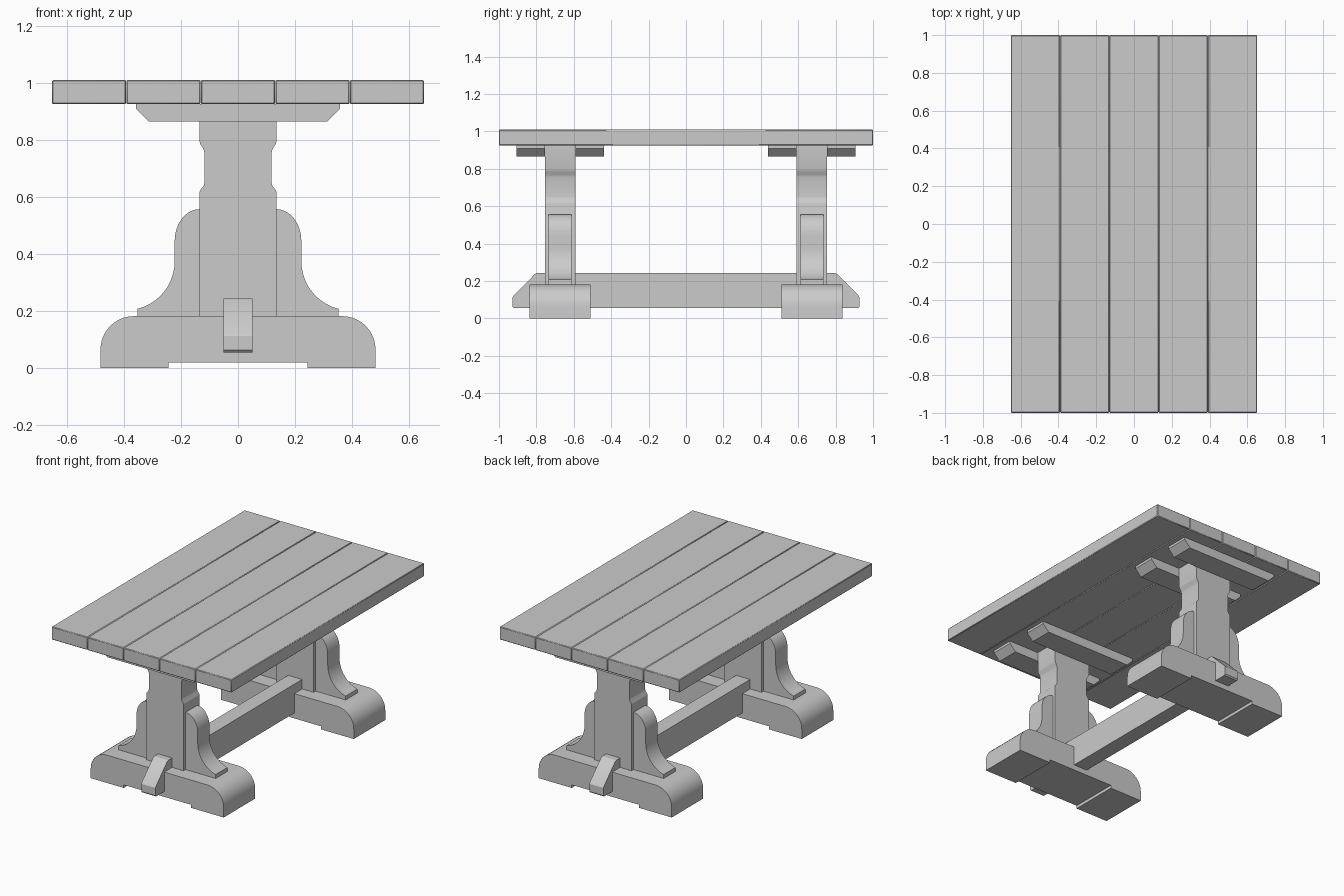
import bpy, bmesh, math

if "Cube" in bpy.data.objects:
    bpy.data.objects.remove(bpy.data.objects["Cube"])


def prism(name, profile, lo, hi, axis='Y', bevel=0.0):
    """Extrude a closed 2D profile (u, z) along X or Y between lo and hi."""
    bm = bmesh.new()

    def place(u, z, d):
        return (u, d, z) if axis == 'Y' else (d, u, z)

    face = bm.faces.new([bm.verts.new(place(u, z, lo)) for u, z in profile])
    ext = bmesh.ops.extrude_face_region(bm, geom=[face])
    shift = place(0, 0, hi - lo)
    bmesh.ops.translate(bm, vec=shift,
                        verts=[g for g in ext['geom'] if isinstance(g, bmesh.types.BMVert)])
    bmesh.ops.recalc_face_normals(bm, faces=bm.faces)
    mesh = bpy.data.meshes.new(name)
    bm.to_mesh(mesh)
    bm.free()
    mesh.polygons.foreach_set('use_smooth', [True] * len(mesh.polygons))
    mesh.set_sharp_from_angle(angle=math.radians(28))
    obj = bpy.data.objects.new(name, mesh)
    bpy.context.collection.objects.link(obj)
    if bevel:
        mod = obj.modifiers.new('soft_edges', 'BEVEL')
        mod.width = bevel
        mod.segments = 1
    return obj


def arc(cx, cz, rx, rz, a0, a1, n=10):
    steps = [math.radians(a0 + (a1 - a0) * i / n) for i in range(n + 1)]
    return [(cx + rx * math.cos(a), cz + rz * math.sin(a)) for a in steps]


def mirrored(half):
    return half + [(-u, z) for u, z in reversed(half)]


def rect(u0, u1, z0, z1):
    return [(u0, z0), (u1, z0), (u1, z1), (u0, z1)]


# Table top: five planks
W = 0.261
for i in range(5):
    x = (i - 2.5) * W
    prism(f'top_plank_{i + 1}', rect(x + 0.0005, x + W - 0.0005, 0.925, 1.01), -1, 1, bevel=0.004)

# Half profiles of the trestle parts
foot = mirrored([(0.243, 0.02), (0.243, 0), (0.482, 0)]
                + arc(0.365, 0.065, 0.117, 0.117, 0, 90))
post = mirrored([(0.135, 0.18), (0.135, 0.615)]
                + [(0.133, 0.622), (0.119, 0.642), (0.118, 0.65),
                   (0.118, 0.757), (0.121, 0.767), (0.132, 0.785), (0.135, 0.795)]
                + [(0.135, 0.925)])
cleat = mirrored([(0.313, 0.865), (0.357, 0.909), (0.357, 0.926)])
bracket = ([(0.135, 0.18), (0.352, 0.18), (0.352, 0.208)]
           + arc(0.392, 0.375, 0.17, 0.172, 256, 180)
           + arc(0.135, 0.445, 0.087, 0.112, 0, 90))

# Two trestles, front and back
for side, yc in (('front', -0.673), ('back', 0.673)):
    prism(f'{side}_foot', foot, yc - 0.163, yc + 0.163)
    prism(f'{side}_post', post, yc - 0.082, yc + 0.082)
    for tag, s in (('outer', -1), ('inner', 1)):
        a, b = sorted((yc + s * 0.082, yc + s * 0.234))
        prism(f'{side}_cleat_{tag}', cleat, a, b)
    for tag, s in (('left', -1), ('right', 1)):
        prism(f'{side}_bracket_{tag}', [(s * u, z) for u, z in bracket], yc - 0.061, yc + 0.061)

# Long stretcher through both feet
stretcher = mirrored([(0.92, 0.055), (0.928, 0.063), (0.928, 0.113), (0.922, 0.123),
                      (0.808, 0.237), (0.795, 0.244)])
prism('stretcher', stretcher, -0.051, 0.051, axis='X')
